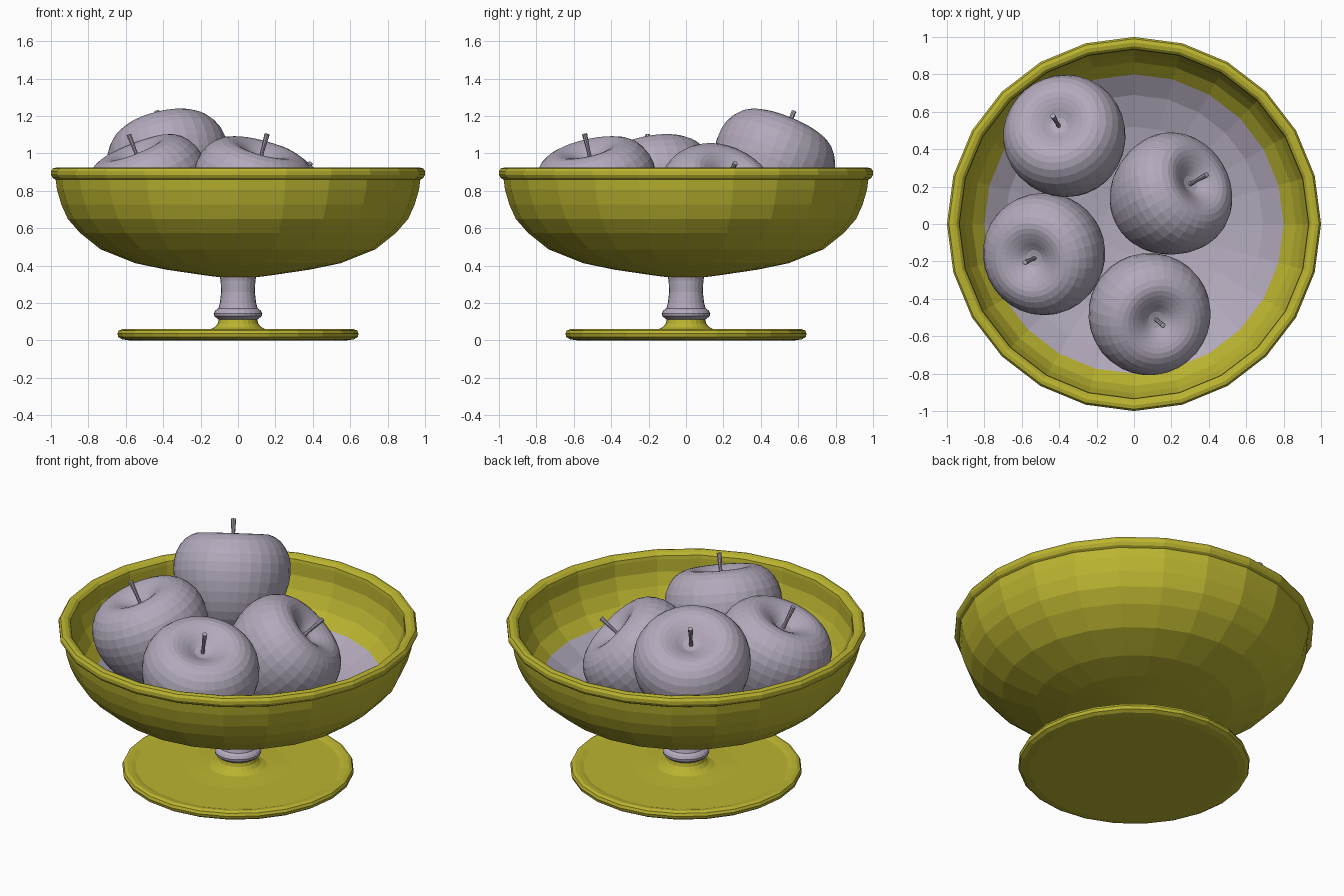
import bpy, bmesh, math
from mathutils import Vector

if "Cube" in bpy.data.objects:
    bpy.data.objects.remove(bpy.data.objects["Cube"])


def material(name, rgb):
    m = bpy.data.materials.new(name)
    m.diffuse_color = (*rgb, 1)
    m.use_nodes = True
    m.node_tree.nodes["Principled BSDF"].inputs["Base Color"].default_value = m.diffuse_color
    return m


YELLOW = material("yellow_glaze", (0.50, 0.46, 0.03))
LILAC = material("pale_lilac", (0.45, 0.40, 0.50))


def lathe(name, profile, sides, mats, pick=None):
    """Revolve (radius, height) points about z; radius 0 makes a pole."""
    bm = bmesh.new()
    rings = []
    for r, z in profile:
        if r == 0:
            rings.append([bm.verts.new((0, 0, z))] * sides)
        else:
            rings.append([bm.verts.new((r * math.sin(a), r * math.cos(a), z))
                          for a in (2 * math.pi * i / sides for i in range(sides))])
    for k in range(len(rings) - 1):
        for i in range(sides):
            j = (i + 1) % sides
            quad = [rings[k][i], rings[k][j], rings[k + 1][j], rings[k + 1][i]]
            face = bm.faces.new(list(dict.fromkeys(quad)))
            face.material_index = pick(k) if pick else 0
    bmesh.ops.recalc_face_normals(bm, faces=bm.faces)
    mesh = bpy.data.meshes.new(name)
    bm.to_mesh(mesh)
    bm.free()
    for m in mats:
        mesh.materials.append(m)
    obj = bpy.data.objects.new(name, mesh)
    bpy.context.collection.objects.link(obj)
    return obj


def refine(points, steps=2):
    """Catmull-Rom subdivision of a profile."""
    out = []
    for i in range(len(points) - 1):
        p0, p1, p2, p3 = (Vector(points[min(max(i + d, 0), len(points) - 1)])
                          for d in (-1, 0, 1, 2))
        for s in range(steps):
            t = s / steps
            p = 0.5 * (2 * p1 + (p2 - p0) * t + (2 * p0 - 5 * p1 + 4 * p2 - p3) * t * t
                       + (3 * p1 - p0 - 3 * p2 + p3) * t ** 3)
            out.append((max(p.x, 0), p.y))
    return out + [points[-1]]


# Bowl: outside, rolled rim, then inside down to a lilac floor
outside = [(0, .335), (.10, .338), (.19, .35), (.38, .378), (.55, .413), (.735, .487),
           (.845, .575), (.91, .65), (.945, .727), (.968, .807), (.975, .86)]
rim = [(.99, .868), (1.0, .885), (1.0, .905), (.99, .92), (.97, .925), (.95, .92),
       (.935, .905), (.932, .885)]
inside = [(.93, .81), (.905, .735), (.865, .66), (.80, .595), (.69, .52), (.52, .455),
          (.35, .42), (.16, .395), (0, .39)]
floor_start = len(outside) + len(rim) + 3
lathe("bowl", outside + rim + inside, 24, [YELLOW, LILAC],
      lambda k: int(k >= floor_start))

# Turned stem with a collar
lathe("stem", [(0, .35), (.10, .35), (.093, .32), (.09, .26), (.097, .20), (.105, .172),
               (.122, .16), (.13, .145), (.127, .13), (.112, .118), (.10, .11), (0, .11)],
      24, [LILAC])

# Flared foot with a rounded edge
lathe("foot", [(0, .112), (.103, .112), (.108, .09), (.125, .07), (.16, .055), (.30, .048),
               (.57, .048), (.595, .056), (.62, .06), (.638, .052), (.645, .036),
               (.64, .018), (.62, .006), (.58, 0), (0, 0)], 24, [YELLOW])

# Apples with stalks, each leaning along its own axis
apple_profile = refine([(0, -.22), (.05, -.25), (.11, -.272), (.18, -.25), (.25, -.175),
                        (.303, -.065), (.327, .05), (.315, .15), (.265, .228), (.20, .262),
                        (.145, .258), (.09, .233), (.045, .205), (0, .20)])
stalk_profile = [(0, .17), (.012, .17), (.010, .25), (.014, .345), (0, .348)]
apples = [("back", (-.358, .45, .914), (-.22, .37, .90)),
          ("left", (-.46, -.15, .782), (-.35, -.16, .90)),
          ("front", (.067, -.468, .778), (.25, -.21, .92)),
          ("right", (.175, .143, .707), (.62, .35, .70))]
for label, centre, axis in apples:
    turn = Vector(axis).to_track_quat('Z', 'Y').to_euler()
    for obj in (lathe("apple_" + label, apple_profile, 32, [LILAC]),
                lathe("apple_stalk_" + label, stalk_profile, 8, [LILAC])):
        obj.location = centre
        obj.rotation_euler = turn
